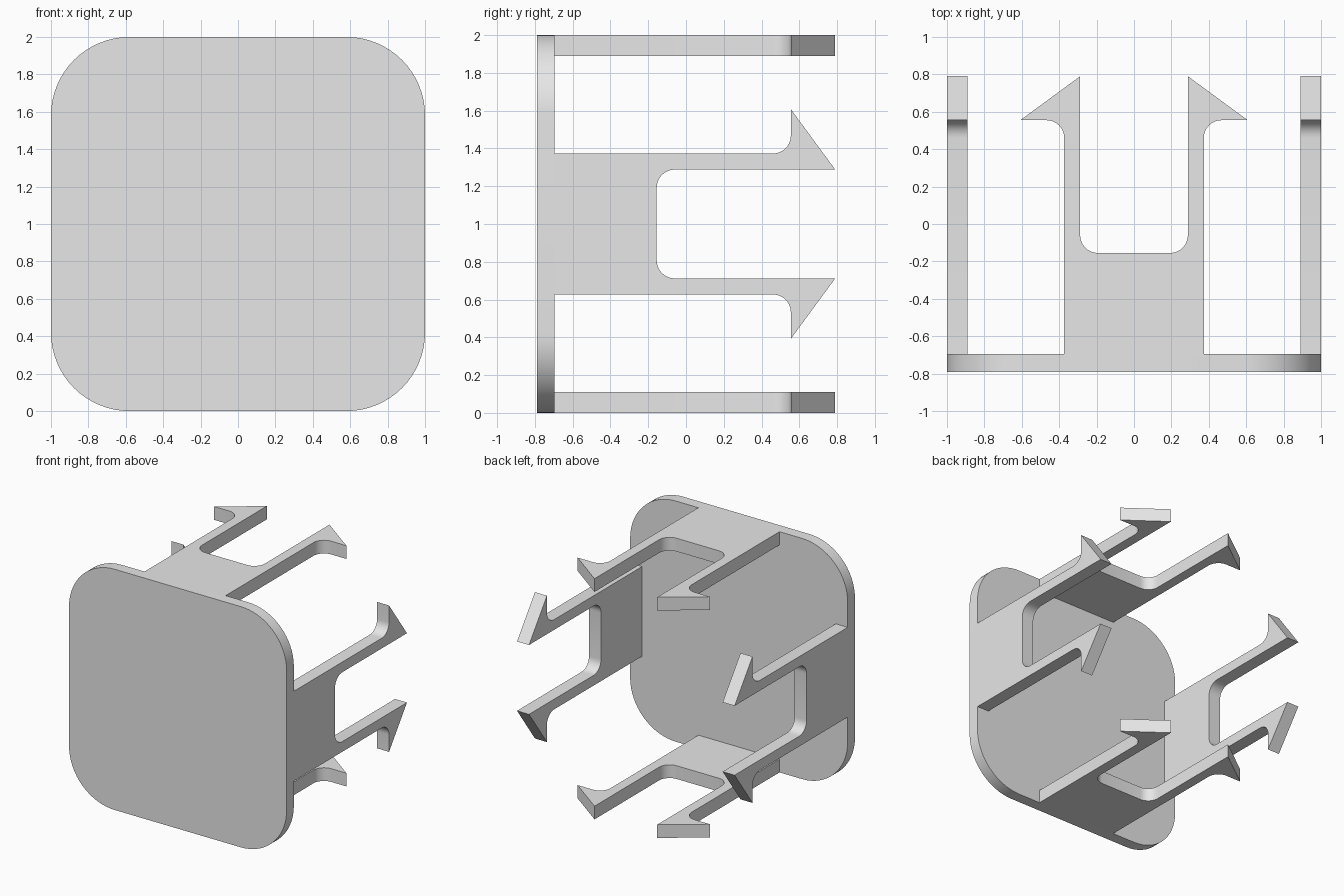
import bpy
import bmesh
from math import pi, cos, sin
from mathutils import Matrix, Vector

if "Cube" in bpy.data.objects:
    bpy.data.objects.remove(bpy.data.objects["Cube"], do_unlink=True)

grey = bpy.data.materials.new("light grey plastic")
grey.use_nodes = True
grey.diffuse_color = (0.8, 0.8, 0.8, 1)
grey.node_tree.nodes["Principled BSDF"].inputs["Base Color"].default_value = (0.8, 0.8, 0.8, 1)


def arc(cx, cy, r, start, end, steps):
    """Points on a circular arc, angles in quarter turns."""
    angles = [(start + (end - start) * i / steps) * pi / 2 for i in range(steps + 1)]
    return [(cx + r * cos(a), cy + r * sin(a)) for a in angles]


def extrude_profile(name, points, depth, matrix):
    """Extrude a flat outline along local z, then place it."""
    bm = bmesh.new()
    face = bm.faces.new([bm.verts.new((u, v, 0)) for u, v in points])
    grown = bmesh.ops.extrude_face_region(bm, geom=[face])["geom"]
    bmesh.ops.translate(bm, verts=[g for g in grown if isinstance(g, bmesh.types.BMVert)],
                        vec=Vector((0, 0, depth)))
    bm.transform(matrix)
    bmesh.ops.recalc_face_normals(bm, faces=bm.faces)
    mesh = bpy.data.meshes.new(name)
    bm.to_mesh(mesh)
    bm.free()
    mesh.materials.append(grey)
    obj = bpy.data.objects.new(name, mesh)
    bpy.context.collection.objects.link(obj)
    bpy.ops.object.select_all(action="DESELECT")
    obj.select_set(True)
    bpy.context.view_layer.objects.active = obj
    bpy.ops.object.shade_smooth_by_angle(angle=pi / 6)
    return obj


FRONT, PLATE_BACK, TIP = -0.79, -0.695, 0.79
to_centre = Matrix.Translation((0, 0, 1))

# Rounded square front plate
radius = 0.42
flat = 1 - radius
corners = [(flat, flat), (-flat, flat), (-flat, -flat), (flat, -flat)]
outline = [p for i, (x, z) in enumerate(corners) for p in arc(x, z, radius, i, i + 1, 16)]
stand_up = Matrix.Translation((0, FRONT, 0)) @ Matrix.Rotation(pi / 2, 4, "X")
extrude_profile("front_plate", outline, PLATE_BACK - FRONT,
                to_centre @ Matrix.Translation((0, PLATE_BACK - FRONT, 0)) @ stand_up)

# Forked clip outline: root, filleted hook, arm tip, rounded slot
outer, inner, web_end, hook_y, hook_x, fillet = 0.373, 0.288, -0.155, 0.555, 0.608, 0.095
half = [(outer, PLATE_BACK)]
half += arc(outer + fillet, hook_y - fillet, fillet, 2, 1, 8)
half += [(hook_x, hook_y), (inner, TIP)]
half += arc(inner - fillet, web_end + fillet, fillet, 0, -1, 8)
clip = half + [(-x, y) for x, y in reversed(half)]

# One clip flush with each edge of the plate
thickness = 0.11
for i, side in enumerate(["top", "left", "bottom", "right"]):
    place = Matrix.Rotation(i * pi / 2, 4, "Y") @ Matrix.Translation((0, 0, 1 - thickness))
    extrude_profile(side + "_clip", clip, thickness, to_centre @ place)
